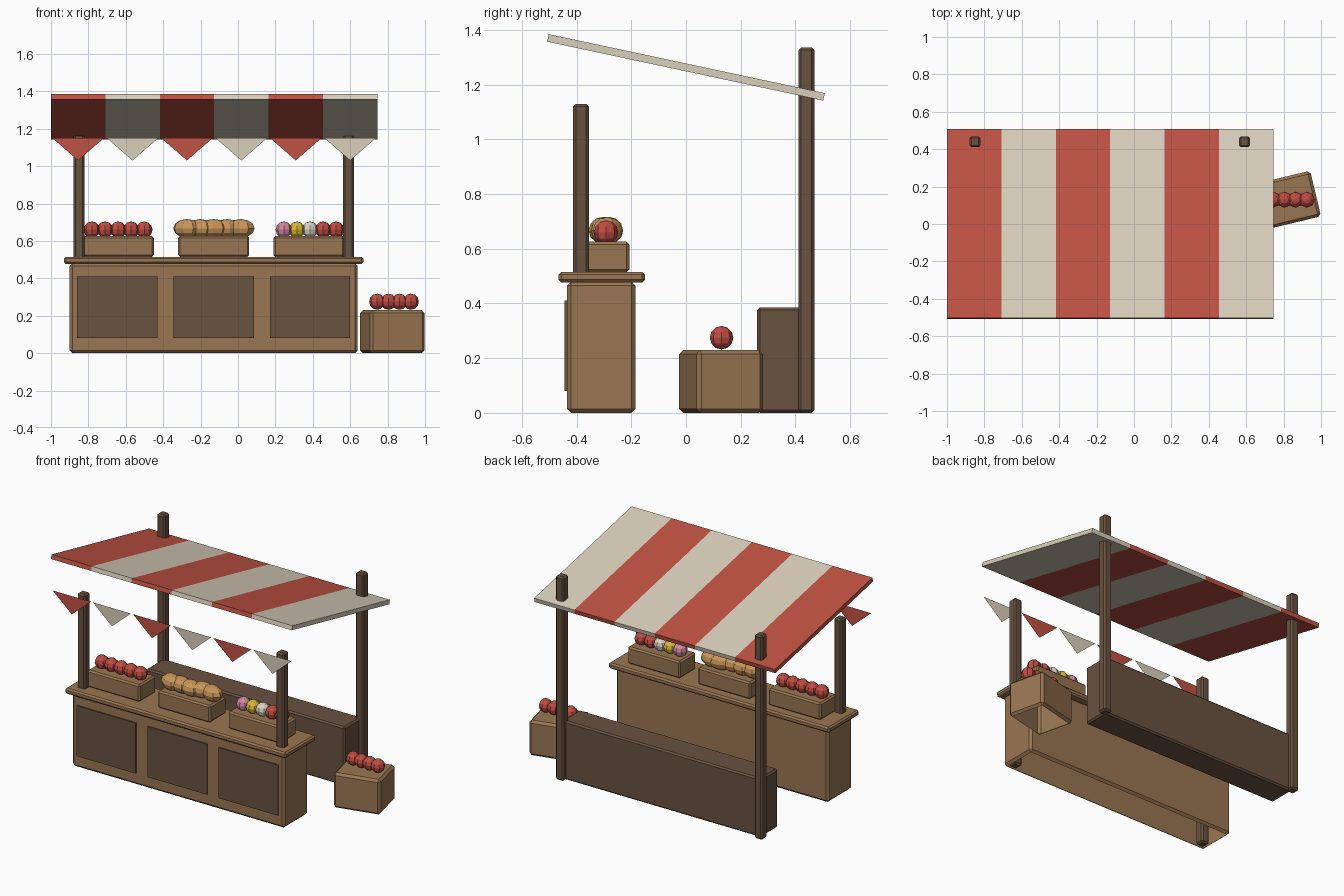
import bpy
import bmesh
import random
from math import radians
from mathutils import Matrix

random.seed(4)
cube = bpy.data.objects.get("Cube")
if cube:
    bpy.data.objects.remove(cube)


def material(name, rgb):
    m = bpy.data.materials.new(name)
    m.use_nodes = True
    m.diffuse_color = (*rgb, 1)
    m.node_tree.nodes["Principled BSDF"].inputs["Base Color"].default_value = (*rgb, 1)
    return m


wood = material("light wood", (0.32, 0.18, 0.085))
dark = material("dark wood", (0.14, 0.084, 0.05))
red = material("red cloth", (0.53, 0.085, 0.058))
cream = material("cream cloth", (0.70, 0.63, 0.50))
apple_red = material("apple red", (0.52, 0.075, 0.055))
crust = material("bread crust", (0.58, 0.30, 0.10))
pink = material("pink", (0.66, 0.25, 0.36))
yellow = material("yellow", (0.70, 0.48, 0.04))
white = material("off white", (0.70, 0.66, 0.56))


def add_object(name, bm, mats):
    mesh = bpy.data.meshes.new(name)
    bm.to_mesh(mesh)
    bm.free()
    for m in mats:
        mesh.materials.append(m)
    obj = bpy.data.objects.new(name, mesh)
    bpy.context.scene.collection.objects.link(obj)
    return obj


def box(name, center, size, mat, bevel=0.0, turn=0.0, open_base=False):
    """Bevelled box, optionally turned about z and open underneath."""
    bm = bmesh.new()
    bmesh.ops.create_cube(bm, size=1, matrix=Matrix.Diagonal((*size, 1)))
    if bevel:
        bmesh.ops.bevel(bm, geom=bm.edges[:], offset=bevel, segments=1, affect='EDGES')
    if open_base:
        bm.normal_update()
        base = [f for f in bm.faces if f.normal.z < -0.95]
        bmesh.ops.delete(bm, geom=base, context='FACES')
    obj = add_object(name, bm, [mat])
    obj.location = center
    obj.rotation_euler.z = turn
    return obj


def ball(name, center, radii, mat, turn=0.0):
    bm = bmesh.new()
    bmesh.ops.create_uvsphere(bm, u_segments=8, v_segments=6, radius=1,
                              matrix=Matrix.Diagonal((*radii, 1)))
    obj = add_object(name, bm, [mat])
    obj.location = center
    obj.rotation_euler.z = turn
    return obj


MID = -0.13     # middle of the stall along x

# Counter with three front panels
box("counter_body", (MID, -0.31, 0.24), (1.54, 0.25, 0.48), wood, 0.015, open_base=True)
box("counter_top", (MID, -0.308, 0.496), (1.6, 0.316, 0.038), wood, 0.01)
for i in (-1, 0, 1):
    box("counter_panel", (MID + i * 0.515, -0.44, 0.245), (0.43, 0.009, 0.33), dark)

# Posts
for side in (-1, 1):
    x = MID + side * 0.72
    box("front_post", (x, -0.384, 0.565), (0.058, 0.058, 1.13), dark, 0.01)
    box("back_post", (x, 0.44, 0.668), (0.058, 0.058, 1.336), dark, 0.01)

# Low back bench
box("back_bench", (MID, 0.35, 0.193), (1.44, 0.18, 0.385), dark, 0.01)

# Striped sloping awning: six columns of one slab
STRIPES = 6
WIDTH = 1.745
PITCH = WIDTH / STRIPES
bm = bmesh.new()
bmesh.ops.create_cube(bm, size=1, matrix=Matrix.Diagonal((WIDTH, 1.032, 0.028, 1)))
for i in range(1, STRIPES):
    bmesh.ops.bisect_plane(bm, geom=bm.verts[:] + bm.edges[:] + bm.faces[:],
                           plane_co=(i * PITCH - WIDTH / 2, 0, 0), plane_no=(1, 0, 0))
for f in bm.faces:
    column = int((f.calc_center_median().x + WIDTH / 2) / PITCH)
    f.material_index = min(column, STRIPES - 1) % 2
awning = add_object("awning", bm, [red, cream])
awning.location = (-0.1275, 0.0, 1.263)
awning.rotation_euler.x = radians(-12.05)

# Row of pennants below the front edge
bm = bmesh.new()
for i in range(STRIPES):
    x = -1 + (i + 0.5) * PITCH
    corners = ((x - 0.138, 1.15), (x, 1.03), (x + 0.138, 1.15))
    flag = bm.faces.new([bm.verts.new((px, -0.5, pz)) for px, pz in corners])
    flag.material_index = i % 2
add_object("pennants", bm, [red, cream])

# Crates on the counter
CRATE_Y = -0.292
for i in (-1, 0, 1):
    box("counter_crate", (MID + i * 0.51, CRATE_Y, 0.57), (0.38, 0.17, 0.112),
        wood, 0.01, open_base=True)

# Apples in one crate, mixed fruit in another
for i, mat in enumerate((pink, yellow, white, apple_red, apple_red)):
    step = (i - 2) * 0.07
    ball("apple", (-0.641 + step, CRATE_Y, 0.66), (0.044, 0.044, 0.044), apple_red)
    ball("mixed_fruit", (0.385 + step, CRATE_Y, 0.66), (0.044, 0.044, 0.044), mat)

# Bread loaves
for i in range(5):
    ball("bread_loaf", (MID + (i - 2) * 0.072, CRATE_Y + random.uniform(-0.01, 0.01), 0.667),
         (0.078, 0.056, 0.05), crust, random.uniform(-0.5, 0.5))

# Crate of apples on the ground beside the stall
box("ground_crate", (0.825, 0.128, 0.115), (0.3, 0.25, 0.23), wood, 0.015,
    radians(13.5), open_base=True)
for i in range(4):
    ball("ground_apple", (0.834 + (i - 1.5) * 0.06, 0.13, 0.275), (0.043, 0.043, 0.043), apple_red)
